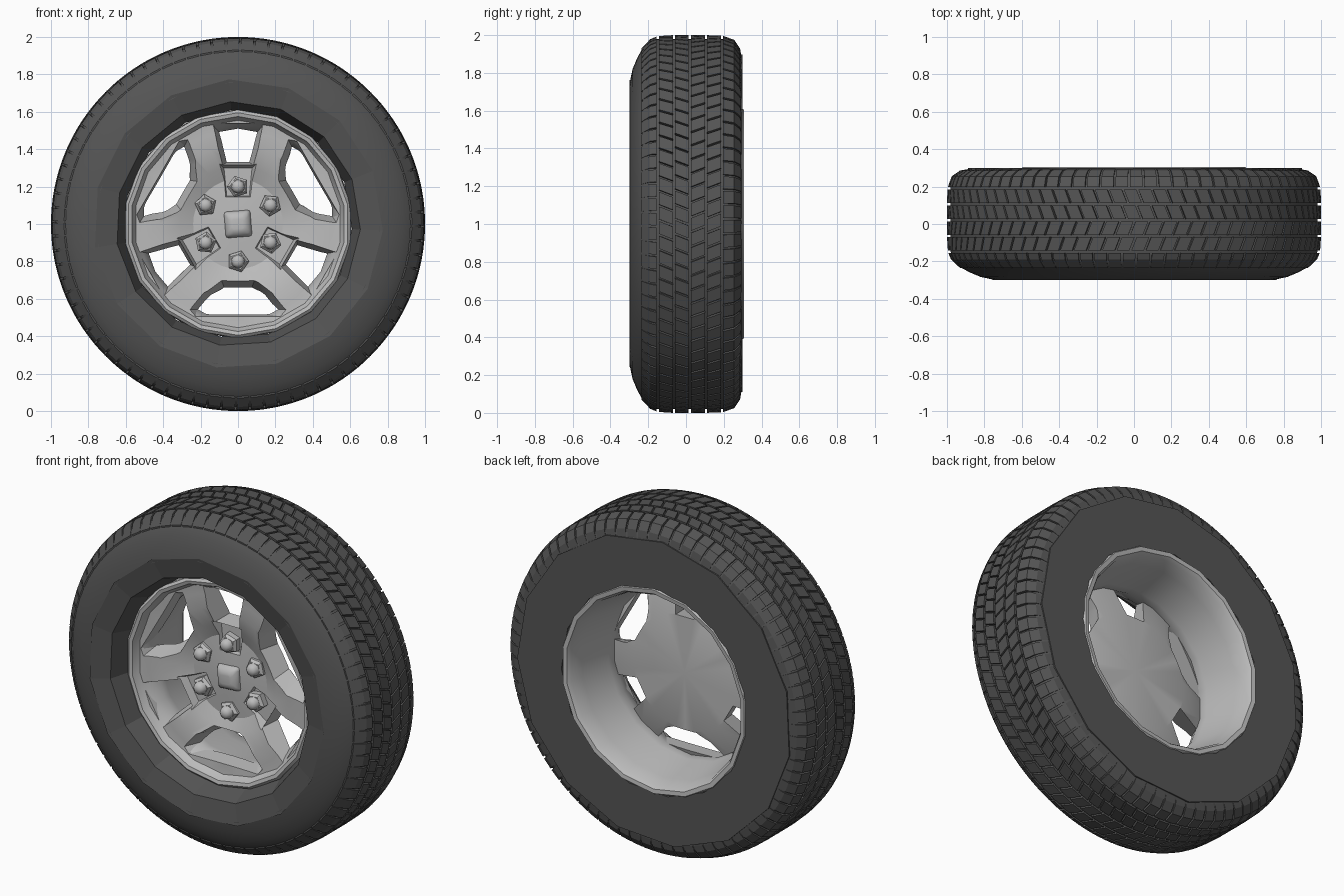
import bpy, bmesh, math
from math import pi, cos, sin

cube = bpy.data.objects.get("Cube")
if cube:
    bpy.data.objects.remove(cube)


def material(name, value):
    m = bpy.data.materials.new(name)
    m.use_nodes = True
    colour = (value, value, value, 1)
    m.diffuse_color = colour
    bsdf = m.node_tree.nodes["Principled BSDF"]
    bsdf.inputs["Base Color"].default_value = colour
    bsdf.inputs["Roughness"].default_value = 0.6
    return m


rubber = material("dark_rubber", 0.09)
alloy = material("light_alloy", 0.5)


def polar(r, a, y):
    return (r * cos(a), y, r * sin(a))


def finish(bm, name, mat, smooth=None):
    """Turn a bmesh into an object centred on the axle."""
    bmesh.ops.remove_doubles(bm, verts=bm.verts, dist=1e-5)
    bmesh.ops.recalc_face_normals(bm, faces=bm.faces)
    mesh = bpy.data.meshes.new(name)
    bm.to_mesh(mesh)
    bm.free()
    ob = bpy.data.objects.new(name, mesh)
    ob.location.z = 1
    bpy.context.collection.objects.link(ob)
    mesh.materials.append(mat)
    if smooth:
        shade(ob, smooth)
    return ob


def select(ob):
    bpy.ops.object.select_all(action="DESELECT")
    ob.select_set(True)
    bpy.context.view_layer.objects.active = ob


def shade(ob, degrees):
    select(ob)
    bpy.ops.object.shade_smooth_by_angle(angle=math.radians(degrees))


def lathe(name, profile, sides, mat, closed=False, smooth=None, turn=0.0):
    """Revolve (radius, y) points around the y axis."""
    bm = bmesh.new()
    rings = [[bm.verts.new(polar(r, pi / 2 + turn + 2 * pi * i / sides, y))
              for i in range(sides)] for r, y in profile]
    pairs = list(zip(rings, rings[1:]))
    if closed:
        pairs.append((rings[-1], rings[0]))
    for p, q in pairs:
        for i in range(sides):
            j = (i + 1) % sides
            bm.faces.new((p[i], p[j], q[j], q[i]))
    return finish(bm, name, mat, smooth)


# Tyre body with its rounded shoulders
lathe("tyre_body", [(0.755, -0.297), (0.82, -0.283), (0.88, -0.258), (0.94, -0.225),
                    (0.968, -0.19), (0.98, -0.15), (0.98, 0.2), (0.96, 0.255),
                    (0.92, 0.285), (0.87, 0.297)], 80, rubber, smooth=40)

# Faceted rings on the two sidewalls
lathe("tyre_front_ring", [(0.775, -0.3), (0.655, -0.275), (0.61, -0.16)],
      15, rubber, turn=0.06)
lathe("tyre_back_ring", [(0.9, 0.285), (0.9, 0.3), (0.61, 0.3), (0.61, 0.26)],
      15, rubber, turn=0.06)

# Tread blocks in six columns, slanted into a chevron
columns = [
    [(-0.235, 0.93), (-0.19, 0.978), (-0.155, 0.993)],
    [(-0.143, 0.995), (-0.07, 1.0)],
    [(-0.058, 1.0), (0.014, 1.0)],
    [(0.026, 1.0), (0.1, 1.0)],
    [(0.112, 1.0), (0.185, 0.998)],
    [(0.197, 0.996), (0.255, 0.975), (0.286, 0.93), (0.293, 0.89)],
]
pitches = 80
bm = bmesh.new()
for c, points in enumerate(columns):
    for i in range(pitches):
        start = 2 * pi * (i + 0.5 * (c % 2)) / pitches
        span = 2 * pi / pitches * 0.86
        loops = []
        for y, r in points:
            a = start + 0.4 * min(abs(y - 0.02), 0.18)
            loops.append([bm.verts.new(polar(rr, aa, y)) for rr, aa in
                          ((r - 0.025, a), (r, a), (r, a + span), (r - 0.025, a + span))])
        for p, q in zip(loops, loops[1:]):
            for k in range(3):
                bm.faces.new((p[k], p[k + 1], q[k + 1], q[k]))
        bm.faces.new(loops[0])
        bm.faces.new(loops[-1])
finish(bm, "tread_blocks", rubber)

# Rim barrel with a rolled lip at each end
lathe("rim_barrel", [(0.612, -0.15), (0.61, -0.175), (0.595, -0.188), (0.575, -0.183),
                     (0.562, -0.15), (0.54, -0.12), (0.51, -0.05), (0.515, 0.0),
                     (0.55, 0.2), (0.565, 0.28), (0.58, 0.303), (0.605, 0.306),
                     (0.615, 0.29), (0.6, 0.2)], 18, alloy, closed=True, smooth=40)

# Dished wheel face
face = lathe("wheel_face", [(0, -0.085), (0.1, -0.08), (0.24, -0.07), (0.31, -0.1),
                            (0.42, -0.138), (0.5, -0.135), (0.555, -0.14),
                            (0.55, -0.06), (0.5, -0.045), (0.34, 0.01), (0, 0.015)],
             36, alloy)


def cut(ob, angle, front, back, y_front, y_back):
    """Cut a tapered opening; outlines are (sideways, outward) points."""
    bm = bmesh.new()
    ca, sa = cos(angle), sin(angle)
    ends = [[bm.verts.new((r * ca - t * sa, y, r * sa + t * ca)) for t, r in outline]
            for outline, y in ((front, y_front), (back, y_back))]
    bm.faces.new(ends[0])
    bm.faces.new(ends[1])
    n = len(front)
    for i in range(n):
        j = (i + 1) % n
        bm.faces.new((ends[0][i], ends[0][j], ends[1][j], ends[1][i]))
    cutter = finish(bm, "window_cutter", alloy)
    cutter.hide_render = True
    mod = ob.modifiers.new("opening", "BOOLEAN")
    mod.operation = "DIFFERENCE"
    mod.solver = "EXACT"
    mod.object = cutter
    select(ob)
    bpy.ops.object.modifier_apply(modifier=mod.name)
    bpy.data.objects.remove(cutter)


def mirrored(half):
    return half + [(-t, r) for t, r in reversed(half)]


# Six windows, narrow and wide in turn, plus pockets below the narrow ones
narrow_front = mirrored([(0.1, 0.3), (0.15, 0.545)])
narrow_back = mirrored([(0.055, 0.335), (0.085, 0.515)])
wide_front = mirrored([(0.1, 0.27), (0.2, 0.36), (0.285, 0.46), (0.25, 0.5)])
wide_back = mirrored([(0.07, 0.35), (0.13, 0.385), (0.175, 0.455), (0.16, 0.475)])
pocket_front = mirrored([(0.08, 0.13), (0.11, 0.33)])
pocket_back = mirrored([(0.06, 0.15), (0.075, 0.3)])
for k in range(3):
    a = pi / 2 + k * 2 * pi / 3
    cut(face, a, narrow_front, narrow_back, -0.2, 0.04)
    cut(face, a + pi / 3, wide_front, wide_back, -0.2, 0.04)
    cut(face, a, pocket_front, pocket_back, -0.14, -0.05)
shade(face, 25)

# Centre cap: a rounded square
cap = lathe("centre_cap", [(0, -0.125), (0.05, -0.122), (0.085, -0.11),
                           (0.1, -0.08), (0.1, -0.03)],
            4, alloy, smooth=50, turn=pi / 4 + 0.08)
bevel = cap.modifiers.new("rounded", "BEVEL")
bevel.width = 0.015
bevel.segments = 2

# Six domed nuts on five-sided bases
for k in range(6):
    a = pi / 2 + k * pi / 3
    x, _, z = polar(0.2, a, 0)
    base = lathe("nut_base", [(0, -0.1), (0.045, -0.1), (0.06, -0.085), (0.06, -0.03)],
                 5, alloy, smooth=30, turn=a)
    dome = lathe("nut_dome", [(0, -0.14), (0.02, -0.136), (0.034, -0.124), (0.04, -0.09)],
                 8, alloy, smooth=60)
    for ob in (base, dome):
        ob.location = (x, 0, 1 + z)
